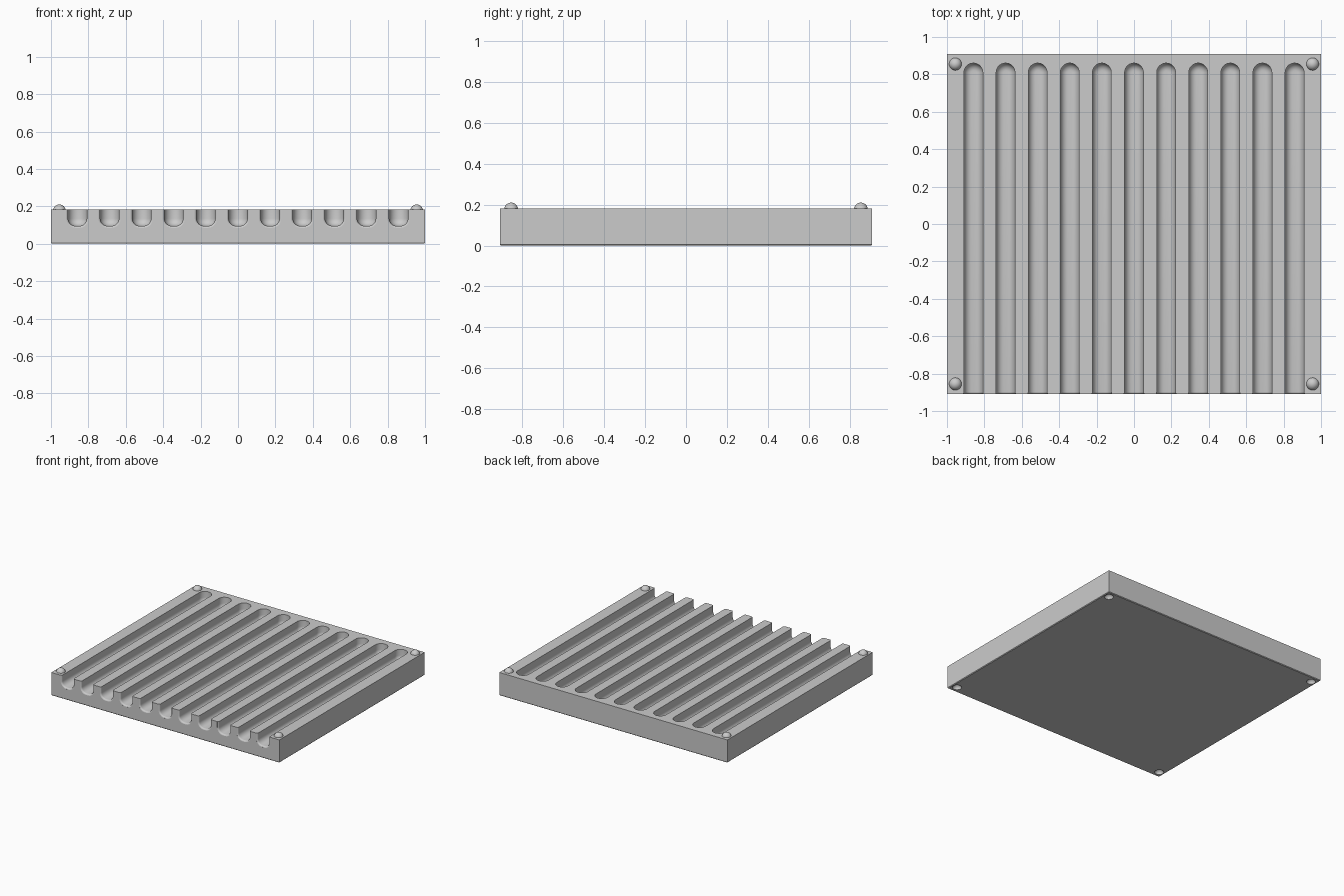
import bpy, bmesh, math
from mathutils import Matrix

cube = bpy.data.objects.get("Cube")
if cube:
    bpy.data.objects.remove(cube, do_unlink=True)

HALF_X, HALF_Y, HEIGHT = 1.0, 0.91, 0.182
GROOVES, PITCH = 11, 0.1717
HALF_W, CORNER, FLOOR = 0.05, 0.04, 0.095
END_Y = HALF_Y - 0.1          # centre of the rounded groove end
FLARE = 0.012                 # fillet where the grooves open at the front
PEG_X, PEG_Y, PEG_R = 0.955, 0.855, 0.034

grey = bpy.data.materials.new("light grey")
grey.use_nodes = True
colour = (0.6, 0.6, 0.6, 1)
grey.diffuse_color = colour
grey.node_tree.nodes["Principled BSDF"].inputs["Base Color"].default_value = colour


def make_object(name, bm):
    bmesh.ops.recalc_face_normals(bm, faces=bm.faces)
    mesh = bpy.data.meshes.new(name)
    bm.to_mesh(mesh)
    bm.free()
    mesh.materials.append(grey)
    obj = bpy.data.objects.new(name, mesh)
    bpy.context.collection.objects.link(obj)
    return obj


def activate(obj):
    bpy.ops.object.select_all(action='DESELECT')
    obj.select_set(True)
    bpy.context.view_layer.objects.active = obj


def groove_solid(bm, x):
    """Round-ended channel with a rounded floor and a flared mouth."""
    # stations along the side wall: (y, outward offset)
    side = []
    for i in range(5):
        a = math.radians(80 * (1 - i / 4))
        side.append((-HALF_Y + FLARE * (1 - math.sin(a)), FLARE * (1 - math.cos(a))))
    side.insert(0, (-HALF_Y - 0.1, side[0][1]))

    # levels from above the slab down to the groove floor: (z, angle)
    levels = [(HEIGHT + 0.1, 0)]
    for i in range(9):
        a = math.pi / 2 * i / 8
        levels.append((FLOOR + CORNER * (1 - math.sin(a)), a))

    rings = []
    for z, a in levels:
        r = HALF_W - CORNER * (1 - math.cos(a))
        nx, nz = math.cos(a), -math.sin(a)
        pts = [(r + o * nx, y, z + o * nz) for y, o in side]
        for k in range(17):
            t = math.pi * k / 16
            pts.append((r * math.cos(t), END_Y + r * math.sin(t), z))
        pts += [(-r - o * nx, y, z + o * nz) for y, o in reversed(side)]
        rings.append([bm.verts.new((x + px, py, pz)) for px, py, pz in pts])

    n = len(rings[0])
    for upper, lower in zip(rings, rings[1:]):
        for i in range(n - 1):
            bm.faces.new((upper[i], upper[i + 1], lower[i + 1], lower[i]))
    # top cap, floor strip and front cap
    bm.faces.new(rings[0])
    floor = rings[-1]
    for i in range(n // 2):
        quad = [floor[i], floor[i + 1], floor[n - 2 - i], floor[n - 1 - i]]
        bm.faces.new(list(dict.fromkeys(quad)))
    bm.faces.new([r[0] for r in rings] + [r[-1] for r in reversed(rings)])


def ball(bm, x, y, z):
    bmesh.ops.create_uvsphere(bm, u_segments=32, v_segments=16, radius=PEG_R,
                              matrix=Matrix.Translation((x, y, z)))


corners = [(sx * PEG_X, sy * PEG_Y) for sx in (-1, 1) for sy in (-1, 1)]

# Slab with a fine chamfer round its underside
bm = bmesh.new()
bmesh.ops.create_cube(bm, size=1, matrix=Matrix.Translation((0, 0, HEIGHT / 2))
                      @ Matrix.Diagonal((2 * HALF_X, 2 * HALF_Y, HEIGHT, 1)))
under = [e for e in bm.edges if all(v.co.z < 0.01 for v in e.verts)]
bmesh.ops.bevel(bm, geom=under, offset=0.005, segments=1, affect='EDGES')
slab = make_object("grooved_slab", bm)

# Cutter: the channels and the four sockets underneath
bm = bmesh.new()
for i in range(GROOVES):
    groove_solid(bm, (i - (GROOVES - 1) / 2) * PITCH)
for x, y in corners:
    ball(bm, x, y, -0.004)
cutter = make_object("groove_cutter", bm)
cutter.hide_render = True

cut = slab.modifiers.new("grooves", 'BOOLEAN')
cut.operation = 'DIFFERENCE'
cut.solver = 'EXACT'
cut.object = cutter
activate(slab)
bpy.ops.object.modifier_apply(modifier=cut.name)
bpy.data.objects.remove(cutter, do_unlink=True)
bpy.ops.object.shade_smooth_by_angle(angle=math.radians(30))

# Domed locating pegs on the top corners
for x, y in corners:
    bm = bmesh.new()
    ball(bm, x, y, HEIGHT - 0.006)
    name = ("back" if y > 0 else "front") + ("_left" if x > 0 else "_right") + "_peg"
    activate(make_object(name, bm))
    bpy.ops.object.shade_smooth_by_angle(angle=math.radians(40))
